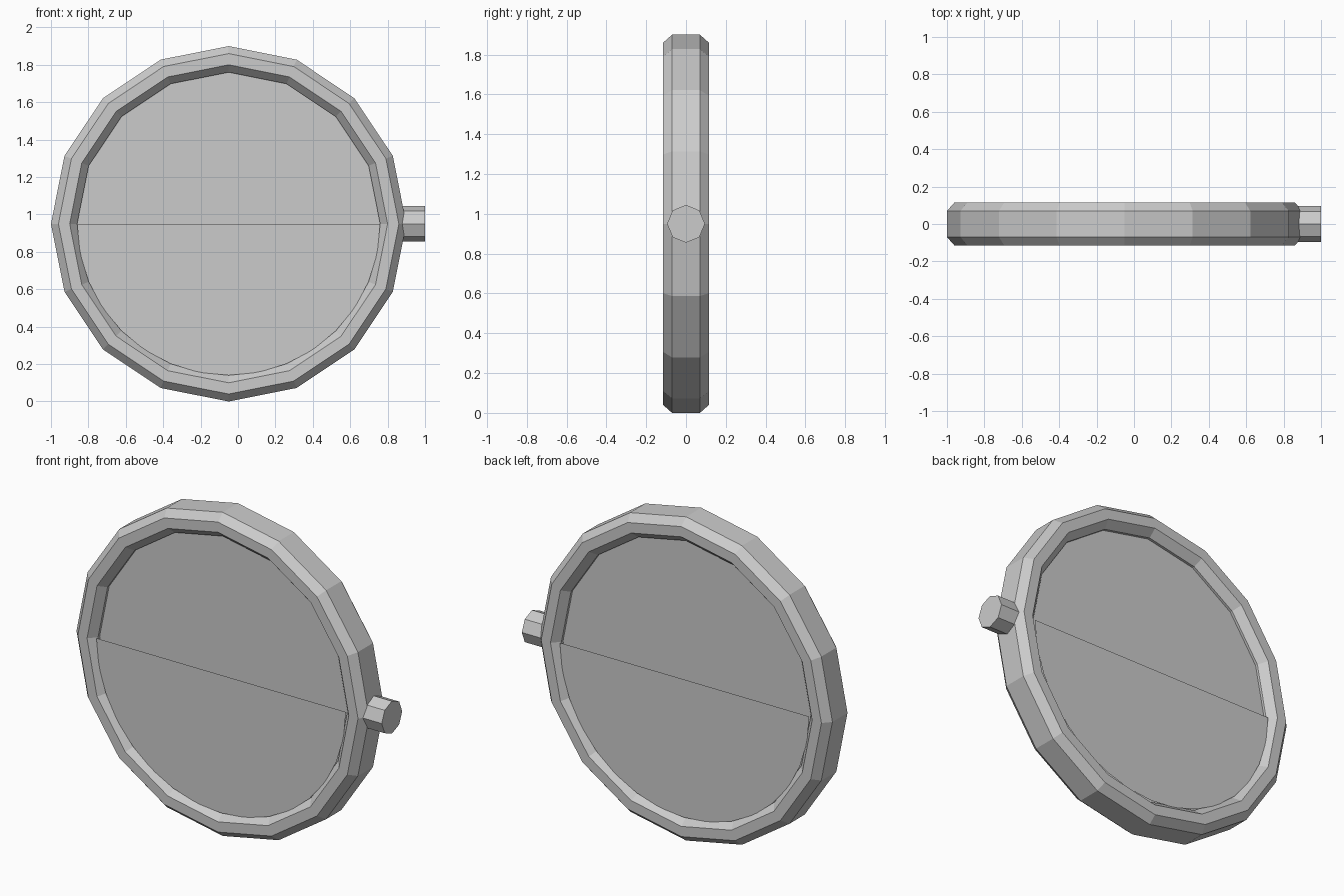
import bpy, bmesh
from math import sin, cos, pi, radians
from mathutils import Matrix

CX, CZ = -0.05, 0.95          # centre of the dial

if "Cube" in bpy.data.objects:
    bpy.data.objects.remove(bpy.data.objects["Cube"])

grey = bpy.data.materials.new("plain_grey")
grey.use_nodes = True
grey.diffuse_color = (0.6, 0.6, 0.6, 1)
grey.node_tree.nodes["Principled BSDF"].inputs["Base Color"].default_value = (0.6, 0.6, 0.6, 1)


def finish(name, bm, solid=False):
    if solid:
        bmesh.ops.recalc_face_normals(bm, faces=bm.faces)
    mesh = bpy.data.meshes.new(name)
    bm.to_mesh(mesh)
    bm.free()
    mesh.materials.append(grey)
    obj = bpy.data.objects.new(name, mesh)
    bpy.context.collection.objects.link(obj)
    return obj


def arc(x, z, r, start, end, steps):
    """Points on an arc in the front plane, angles in degrees."""
    angles = [radians(start + (end - start) * i / steps) for i in range(steps + 1)]
    return [(x + r * cos(a), z + r * sin(a)) for a in angles]


def sheet(bm, points, y):
    """Flat outline at depth y, facing away from the middle."""
    face = bm.faces.new([bm.verts.new((px, y, pz)) for px, pz in points])
    face.normal_update()
    if face.normal.y * y < 0:
        face.normal_flip()


def prism(name, sides, radius, depth, axis, centre):
    bm = bmesh.new()
    bmesh.ops.create_cone(bm, cap_ends=True, segments=sides, radius1=radius,
                          radius2=radius, depth=depth)
    bmesh.ops.transform(bm, matrix=Matrix.Translation(centre)
                        @ Matrix.Rotation(pi / 2, 4, axis), verts=bm.verts)
    return finish(name, bm, True)


# Ring: chamfered square section swept around sixteen sides
half = [(0.95, 0.07), (0.91, 0.115), (0.85, 0.115), (0.81, 0.07)]
section = half + [(r, -y) for r, y in reversed(half)]
bm = bmesh.new()
loops = []
for i in range(16):
    a = 2 * pi * i / 16
    loops.append([bm.verts.new((CX + r * cos(a), y, CZ + r * sin(a))) for r, y in section])
for i in range(16):
    p, q = loops[i], loops[(i + 1) % 16]
    for j in range(8):
        k = (j + 1) % 8
        bm.faces.new((p[j], p[k], q[k], q[j]))
finish("outer_ring", bm, True)

# Dial disc inside the ring and the side knob
prism("dial_disc", 16, 0.815, 0.11, 'X', (CX, 0, CZ))
prism("side_knob", 8, 0.095, 0.14, 'Y', (0.93, 0, CZ))

for side, label in ((-1, "front"), (1, "back")):
    # Half cover over the lower dial
    bm = bmesh.new()
    sheet(bm, arc(CX, CZ, 0.81, 180, 360, 16), side * 0.085)
    finish(label + "_half_cover", bm)

    # Sun with eight rays
    y = side * 0.057
    sx = CX - 0.5
    bm = bmesh.new()
    sheet(bm, arc(sx, CZ, 0.11, 0, 360, 32)[:-1], y)
    for i in range(8):
        a = i * pi / 4
        ray = [(0.125, -0.024), (0.175, 0), (0.125, 0.024)]
        sheet(bm, [(sx + r * cos(a) - w * sin(a), CZ + r * sin(a) + w * cos(a))
                   for r, w in ray], y)
    finish(label + "_sun", bm)

    # Moon
    bm = bmesh.new()
    sheet(bm, arc(CX + 0.5, CZ, 0.095, 0, 360, 32)[:-1], y)
    finish(label + "_moon", bm)
